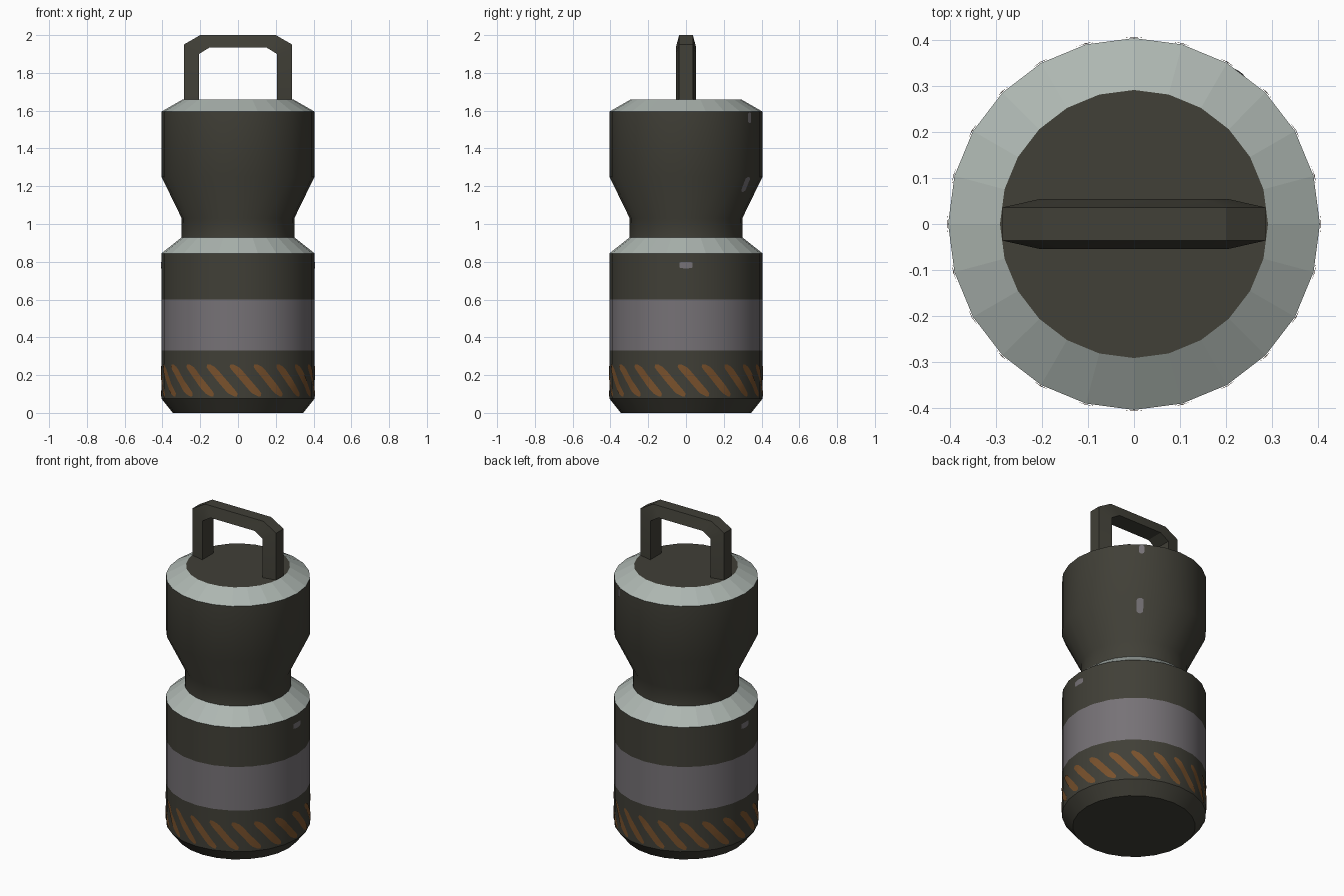
import bpy, bmesh, math

if "Cube" in bpy.data.objects:
    bpy.data.objects.remove(bpy.data.objects["Cube"])

def mat(name, rgb):
    m = bpy.data.materials.new(name)
    m.diffuse_color = (*rgb, 1)
    m.use_nodes = True
    m.node_tree.nodes["Principled BSDF"].inputs["Base Color"].default_value = m.diffuse_color
    return m

DARK = mat("dark_olive", (0.052, 0.050, 0.038))
PALE = mat("pale_grey", (0.42, 0.47, 0.44))
GREY = mat("band_grey", (0.182, 0.168, 0.182))
ORANGE = mat("dull_orange", (0.19, 0.082, 0.025))
SIDES = 24
STEP = 2 * math.pi / SIDES

def make(name, bm, mats, angle=30):
    bmesh.ops.recalc_face_normals(bm, faces=bm.faces)
    me = bpy.data.meshes.new(name)
    bm.to_mesh(me)
    bm.free()
    ob = bpy.data.objects.new(name, me)
    bpy.context.collection.objects.link(ob)
    for m in mats:
        me.materials.append(m)
    bpy.ops.object.select_all(action='DESELECT')
    ob.select_set(True)
    bpy.context.view_layer.objects.active = ob
    bpy.ops.object.shade_smooth_by_angle(angle=math.radians(angle))
    return ob

# canister body: turned profile (radius, height, material of the ring above)
profile = [(0.345, 0, 0), (0.405, 0.075, 0), (0.405, 0.33, 2), (0.405, 0.60, 0),
           (0.405, 0.845, 1), (0.30, 0.928, 0), (0.298, 1.03, 0),
           (0.405, 1.25, 0), (0.405, 1.595, 1), (0.292, 1.66, 0)]
bm = bmesh.new()
rings = [[bm.verts.new((r * math.cos(i * STEP), r * math.sin(i * STEP), z))
          for i in range(SIDES)] for r, z, _ in profile]
for k in range(len(rings) - 1):
    for i in range(SIDES):
        j = (i + 1) % SIDES
        f = bm.faces.new((rings[k][i], rings[k][j], rings[k + 1][j], rings[k + 1][i]))
        f.material_index = profile[k][2]
bm.faces.new(rings[0])
bm.faces.new(rings[-1])
body = make("canister_body", bm, [DARK, PALE, GREY])
for p in body.data.polygons:
    if p.material_index == 1:
        p.use_smooth = False

# carry handle: trapezoid section swept along an arch, wide side inward
outer = [(-0.287, 1.65), (-0.287, 1.95), (-0.20, 2.0)]
inner = [(-0.207, 1.65), (-0.207, 1.90), (-0.15, 1.935)]
outer += [(-x, z) for x, z in reversed(outer)]
inner += [(-x, z) for x, z in reversed(inner)]
bm = bmesh.new()
secs = [[bm.verts.new(c) for c in ((o[0], -0.036, o[1]), (o[0], 0.036, o[1]),
                                   (n[0], 0.054, n[1]), (n[0], -0.054, n[1]))]
        for o, n in zip(outer, inner)]
for a, b in zip(secs, secs[1:]):
    for i in range(4):
        j = (i + 1) % 4
        bm.faces.new((a[i], a[j], b[j], b[i]))
bm.faces.new(secs[0])
bm.faces.new(secs[-1])
make("carry_handle", bm, [DARK], 20)

def on_body(a, z):
    """Point just outside the faceted body at angle a and height z."""
    r = 0.405
    for (r0, z0, _), (r1, z1, _) in zip(profile, profile[1:]):
        if z0 <= z <= z1:
            r = r0 + (r1 - r0) * (z - z0) / (z1 - z0)
            break
    r = r * math.cos(STEP / 2) / math.cos(a % STEP - STEP / 2) + 0.003
    return (r * math.cos(a), r * math.sin(a), z)

def strip(bm, a, z0, z1, half, slant, n=12):
    """Rounded-end painted mark, half-width and slant in radians."""
    prev = None
    for k in range(n + 1):
        t = k / n
        end = max(0, 1 - min(t, 1 - t) / 0.15)
        w = half * max(0.3, math.sqrt(1 - end * end))
        c = a + slant * (0.5 - t)
        z = z0 + (z1 - z0) * t
        row = [bm.verts.new(on_body(c + w * s, z)) for s in (-1, 0, 1)]
        if prev:
            for i in range(2):
                bm.faces.new((prev[i], prev[i + 1], row[i + 1], row[i]))
        prev = row

# slanted hazard stripes around the base
bm = bmesh.new()
COUNT = 20
for i in range(COUNT):
    strip(bm, -math.pi / 2 + 0.1 + i * 2 * math.pi / COUNT, 0.088, 0.257, 0.066, 0.36)
make("hazard_stripes", bm, [ORANGE])

# small worn spots
bm = bmesh.new()
for a, z0, z1, half in ((0, 0.765, 0.80, 0.085), (math.pi, 0.765, 0.80, 0.085),
                        (0.96, 1.17, 1.248, 0.05), (0.98, 1.535, 1.59, 0.035)):
    strip(bm, a, z0, z1, half, 0)
make("worn_spots", bm, [GREY])
